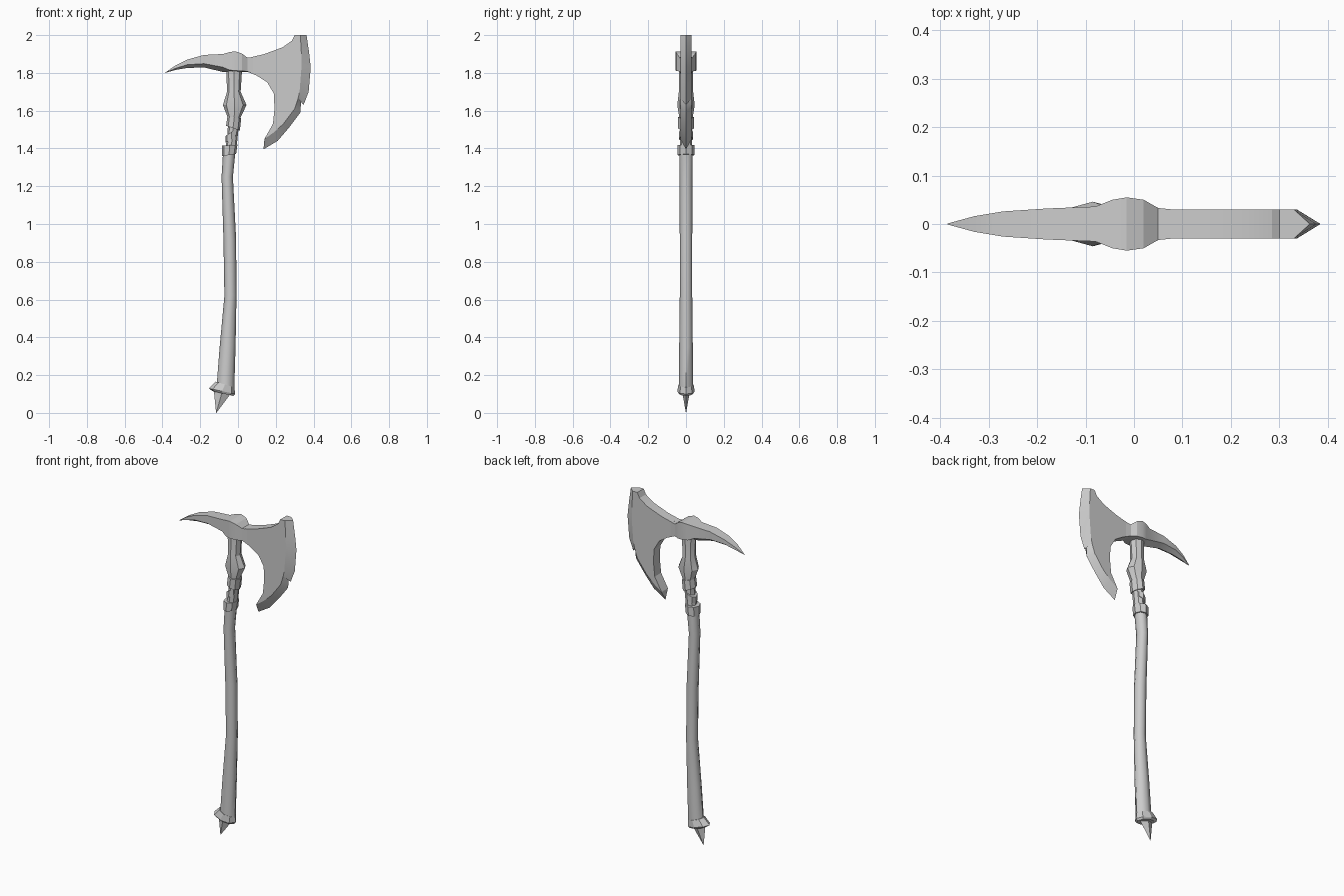
import bpy, bmesh, math

cube = bpy.data.objects.get("Cube")
if cube:
    bpy.data.objects.remove(cube)

grey = bpy.data.materials.new("plain grey")
grey.use_nodes = True
grey.diffuse_color = (0.6, 0.6, 0.6, 1)
grey.node_tree.nodes["Principled BSDF"].inputs["Base Color"].default_value = (0.6, 0.6, 0.6, 1)


def finish(name, bm, angle):
    bmesh.ops.remove_doubles(bm, verts=bm.verts, dist=0.0001)
    bmesh.ops.recalc_face_normals(bm, faces=bm.faces)
    mesh = bpy.data.meshes.new(name)
    bm.to_mesh(mesh)
    bm.free()
    mesh.materials.append(grey)
    obj = bpy.data.objects.new(name, mesh)
    bpy.context.collection.objects.link(obj)
    if angle:
        bpy.ops.object.select_all(action="DESELECT")
        obj.select_set(True)
        bpy.context.view_layer.objects.active = obj
        bpy.ops.object.shade_smooth_by_angle(angle=math.radians(angle))


def loft(name, rings, angle=0):
    """Skin a list of equally long point rings and cap both ends."""
    bm = bmesh.new()
    loops = [[bm.verts.new(p) for p in ring] for ring in rings]
    count = len(loops[0])
    for a, b in zip(loops, loops[1:]):
        for i in range(count):
            j = (i + 1) % count
            bm.faces.new((a[i], a[j], b[j], b[i]))
    bm.faces.new(loops[0])
    bm.faces.new(loops[-1])
    finish(name, bm, angle)


def ring(left, right, depth, sides=8):
    """Oval ring between a left and a right (x, z) point."""
    (x0, z0), (x1, z1) = left, right
    points = []
    for i in range(sides):
        a = 2 * math.pi * i / sides
        t = 0.5 + 0.5 * math.cos(a)
        points.append((x0 + (x1 - x0) * t, depth * math.sin(a), z0 + (z1 - z0) * t))
    return points


# Bent shaft
shaft = [(0.12, -0.115, -0.02, 0.038), (0.35, -0.097, -0.013, 0.036),
         (0.62, -0.072, -0.008, 0.033), (0.92, -0.077, -0.01, 0.033),
         (1.25, -0.087, -0.027, 0.034), (1.4, -0.078, -0.012, 0.036)]
loft("shaft", [ring((l, z), (r, z), d) for z, l, r, d in shaft], 50)

# Neck with its flared swelling below the head
neck = [(1.38, -0.07, -0.01, 0.033), (1.48, -0.055, 0.0, 0.032),
        (1.56, -0.053, 0.012, 0.035), (1.63, -0.08, 0.045, 0.046),
        (1.7, -0.058, 0.014, 0.038), (1.84, -0.063, 0.023, 0.036)]
loft("neck", [ring((l, z), (r, z), d) for z, l, r, d in neck], 20)

# Collar and slanted wraps
bands = {
    "collar": ((-0.085, 1.36), (-0.01, 1.37), (-0.085, 1.415), (-0.003, 1.42), 0.045),
    "lower_wrap": ((-0.067, 1.43), (-0.003, 1.47), (-0.067, 1.465), (0.0, 1.51), 0.038),
    "upper_wrap": ((-0.063, 1.52), (0.01, 1.495), (-0.056, 1.57), (0.017, 1.56), 0.043),
}
for name, (l0, r0, l1, r1, d) in bands.items():
    loft(name, [ring(l0, r0, d), ring(l1, r1, d)])

# Pommel cap and spike
loft("pommel", [ring((-0.135, 0.115), (-0.025, 0.09), 0.038),
                ring((-0.155, 0.13), (-0.015, 0.1), 0.046),
                ring((-0.118, 0.165), (-0.019, 0.135), 0.04)])
loft("pommel_spike", [ring((-0.116, 0.0), (-0.115, 0.0), 0.0005, 4),
                      ring((-0.128, 0.12), (-0.04, 0.1), 0.02, 4)])

# Pick, hub and blade root: x, top, chamfer, ridge, half depth
head = [(-0.385, 1.802, 1.801, 1.8, 0.001), (-0.33, 1.84, 1.824, 1.816, 0.016),
        (-0.27, 1.87, 1.843, 1.826, 0.026), (-0.18, 1.895, 1.849, 1.829, 0.032),
        (-0.08, 1.9, 1.83, 1.805, 0.036), (-0.045, 1.91, 1.815, 1.803, 0.05),
        (-0.015, 1.914, 1.812, 1.805, 0.055), (0.02, 1.903, 1.81, 1.805, 0.05),
        (0.05, 1.88, 1.808, 1.806, 0.033), (0.08, 1.884, 1.794, 1.794, 0.03)]
loft("pick_and_hub", [[(x, -d, t), (x, d, t), (x, d, c), (x, 0, r), (x, -d, c)]
                      for x, t, c, r, d in head], 20)

# Blade: flat cheeks, rim and a bevelled cutting edge with a chip
back_line = [(0.14, 1.45), (0.185, 1.53), (0.193, 1.61), (0.19, 1.69), (0.155, 1.75),
             (0.1, 1.785), (0.07, 1.798), (0.07, 1.883), (0.14, 1.9), (0.235, 1.935),
             (0.285, 1.97), (0.3, 2.0)]
bevel_line = [(0.33, 2.0), (0.335, 1.91), (0.336, 1.83), (0.326, 1.7), (0.318, 1.665),
              (0.312, 1.645), (0.3, 1.61), (0.24, 1.53), (0.19, 1.485), (0.14, 1.45)]
edge_line = [(0.363, 2.0), (0.376, 1.91), (0.385, 1.83), (0.374, 1.7), (0.347, 1.63),
             (0.335, 1.66), (0.33, 1.59), (0.27, 1.51), (0.21, 1.44), (0.135, 1.395)]
bm = bmesh.new()
outline = back_line + bevel_line[:-1]
edge = [bm.verts.new((x, 0, z)) for x, z in edge_line]
cheeks = []
for y in (-0.03, 0.03):
    cheek = [bm.verts.new((x, y, z)) for x, z in outline]
    bm.faces.new(cheek)
    bevel = cheek[len(back_line):] + cheek[:1]
    for i in range(len(edge) - 1):
        bm.faces.new((bevel[i], bevel[i + 1], edge[i + 1]))
        bm.faces.new((bevel[i], edge[i + 1], edge[i]))
    cheeks.append(cheek)
front, rear = cheeks
n = len(back_line)
for i in range(n):
    bm.faces.new((front[i], front[i + 1], rear[i + 1], rear[i]))
bm.faces.new((front[n], edge[0], rear[n]))
bm.faces.new((front[0], rear[0], edge[-1]))
finish("blade", bm, 20)
